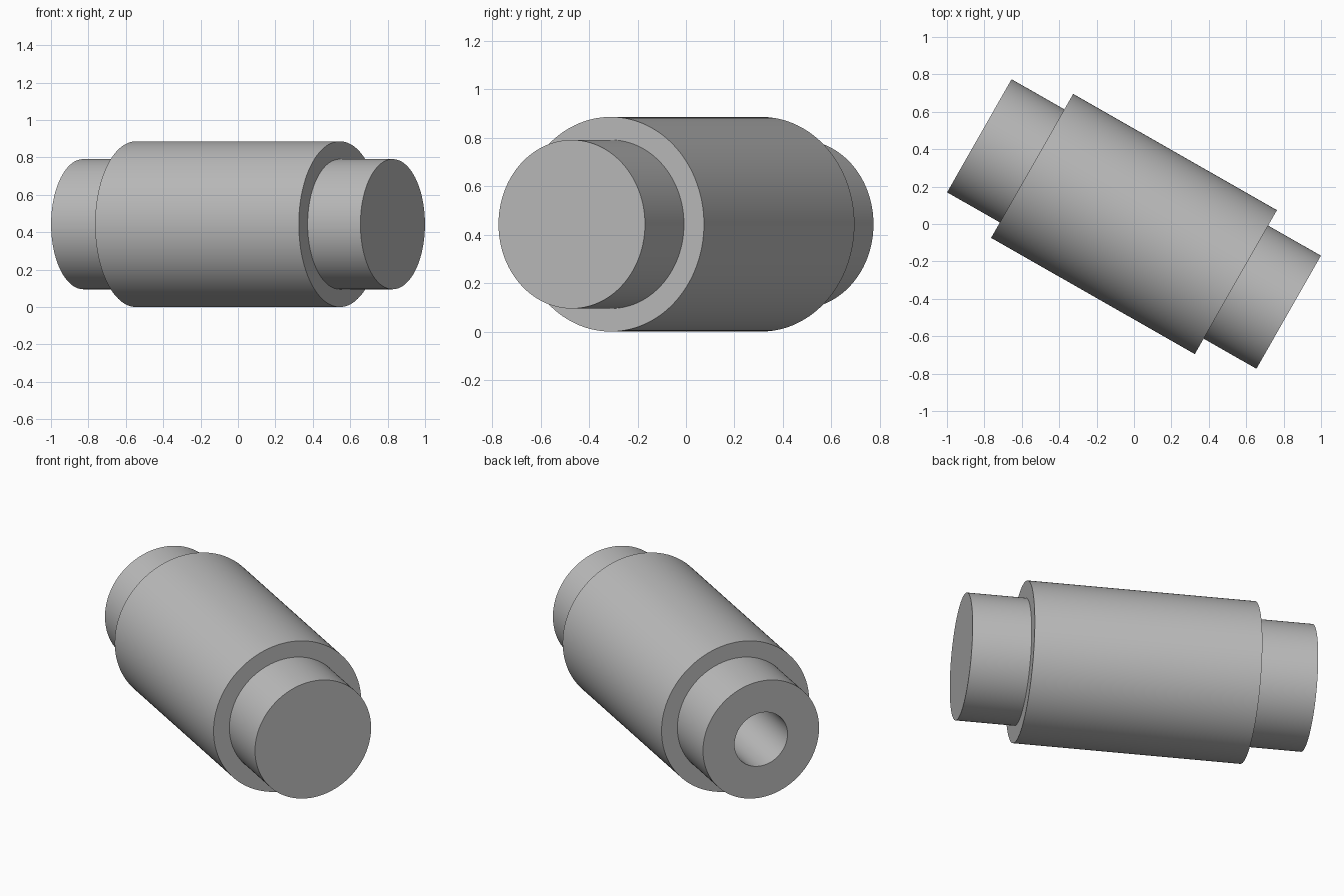
import bpy, bmesh, math
from mathutils import Matrix, Vector

cube = bpy.data.objects.get("Cube")
if cube:
    bpy.data.objects.remove(cube, do_unlink=True)

BODY_R, END_R, BORE_R = 0.443, 0.348, 0.159
BODY_HALF, HALF = 0.627, 0.952
BORE_DEPTH = 1.3
TURN = math.radians(-29.7)
SEGMENTS = 128

grey = bpy.data.materials.new("plain_grey")
grey.use_nodes = True
colour = (0.5, 0.5, 0.5, 1)
grey.diffuse_color = colour
grey.node_tree.nodes["Principled BSDF"].inputs["Base Color"].default_value = colour

# Half section (along axis, radius): blind bore, rear end, body, solid front end
bore_floor = -HALF + BORE_DEPTH
section = [
    (bore_floor, 0), (bore_floor, BORE_R), (-HALF, BORE_R),
    (-HALF, END_R), (-BODY_HALF, END_R), (-BODY_HALF, BODY_R),
    (BODY_HALF, BODY_R), (BODY_HALF, END_R), (HALF, END_R), (HALF, 0),
]

# Revolve the section about the x axis
bm = bmesh.new()
verts = [bm.verts.new((a, 0, r)) for a, r in section]
edges = [bm.edges.new(pair) for pair in zip(verts, verts[1:])]
bmesh.ops.spin(bm, geom=verts + edges, cent=(0, 0, 0), axis=(1, 0, 0),
               angle=math.tau, steps=SEGMENTS, use_merge=True)
bmesh.ops.remove_doubles(bm, verts=bm.verts, dist=1e-5)
bmesh.ops.recalc_face_normals(bm, faces=bm.faces)

# Turn the axis in plan and rest the body on the ground
bm.transform(Matrix.Translation(Vector((0, 0, BODY_R))) @ Matrix.Rotation(TURN, 4, 'Z'))
mesh = bpy.data.meshes.new("stepped_shaft")
bm.to_mesh(mesh)
bm.free()
mesh.materials.append(grey)
shaft = bpy.data.objects.new("stepped_shaft", mesh)
bpy.context.collection.objects.link(shaft)

# Smooth round walls with crisp steps
bpy.ops.object.select_all(action='DESELECT')
shaft.select_set(True)
bpy.context.view_layer.objects.active = shaft
bpy.ops.object.shade_smooth_by_angle(angle=math.radians(30))
